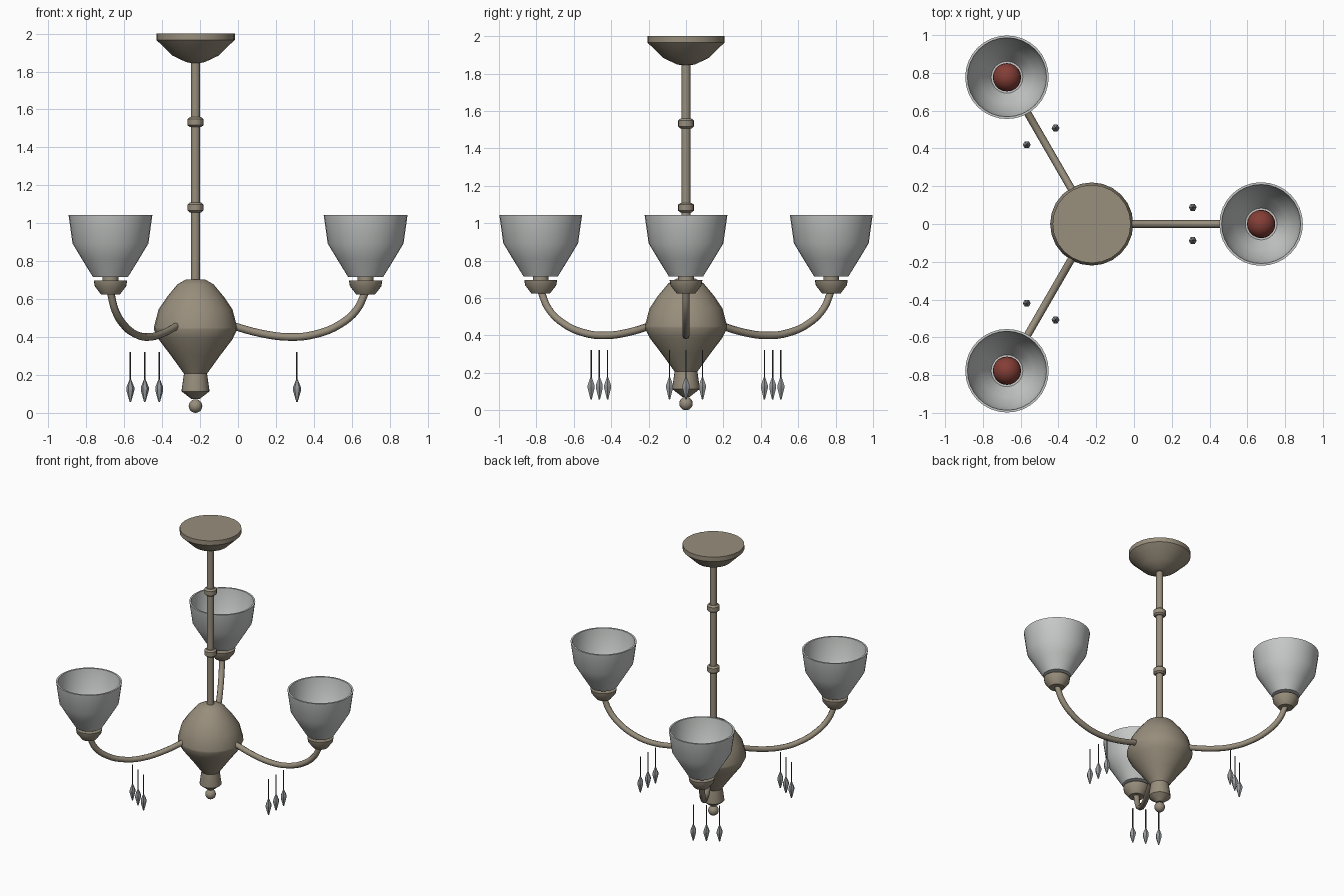
import bpy, bmesh, math
from mathutils import Vector, Matrix

if "Cube" in bpy.data.objects:
    bpy.data.objects.remove(bpy.data.objects["Cube"])

CX = -0.224          # x of the central stem
REACH = 0.897        # stem to lamp distance


def material(name, srgb):
    m = bpy.data.materials.new(name)
    lin = [((c / 255 + 0.055) / 1.055) ** 2.4 for c in srgb]
    m.diffuse_color = (*lin, 1)
    m.use_nodes = True
    m.node_tree.nodes["Principled BSDF"].inputs["Base Color"].default_value = m.diffuse_color
    return m


BRONZE = material("aged_bronze", (152, 142, 124))
GLASS = material("frosted_glass", (198, 201, 199))
RED = material("bulb_red", (132, 62, 54))
CRYSTAL = material("crystal_grey", (150, 153, 155))
WIRE = material("wire_dark", (70, 70, 70))


def lathe(name, profile, mat, x=CX, y=0, n=24, angle=32, closed=False):
    """Revolve (radius, z) points around a vertical axis."""
    bm = bmesh.new()
    rings = []
    for r, z in profile:
        if r == 0:
            rings.append([bm.verts.new((0, 0, z))] * n)
        else:
            rings.append([bm.verts.new((r * math.cos(2 * math.pi * i / n),
                                        r * math.sin(2 * math.pi * i / n), z)) for i in range(n)])
    for a, b in zip(rings, rings[1:]):
        for i in range(n):
            j = (i + 1) % n
            quad = list(dict.fromkeys((a[i], a[j], b[j], b[i])))
            bm.faces.new(quad)
    for ring in (rings[0], rings[-1]):          # flat end caps
        if len(set(ring)) == n:
            bm.faces.new(ring)
    bmesh.ops.recalc_face_normals(bm, faces=bm.faces)
    me = bpy.data.meshes.new(name)
    bm.to_mesh(me)
    bm.free()
    me.shade_smooth()
    me.set_sharp_from_angle(angle=math.radians(angle))
    me.materials.append(mat)
    ob = bpy.data.objects.new(name, me)
    ob.location = (x, y, 0)
    bpy.context.collection.objects.link(ob)
    return ob


def ball(name, r, z, mat, x=CX, y=0, n=16, steps=10):
    pts = [(r * math.sin(math.pi * k / steps), z - r * math.cos(math.pi * k / steps))
           for k in range(1, steps)]
    return lathe(name, [(0, z - r)] + pts + [(0, z + r)], mat, x, y, n)


# Ceiling canopy, stem and stem collars
lathe("ceiling_canopy", [(0.025, 1.845), (0.05, 1.85), (0.12, 1.883), (0.207, 1.967),
                         (0.207, 2.0)], BRONZE)
lathe("stem", [(0.024, 0.69), (0.024, 1.86)], BRONZE, n=12, angle=40)
for i, z in enumerate((1.083, 1.533)):
    lathe(f"stem_collar_{i}", [(0.03, z - 0.026), (0.042, z - 0.016), (0.042, z + 0.016),
                               (0.03, z + 0.026)], BRONZE, n=16)

# Central body and finial
lathe("body", [(0.02, 0.072), (0.073, 0.113), (0.073, 0.123), (0.061, 0.207), (0.128, 0.3),
               (0.195, 0.388), (0.22, 0.44), (0.22, 0.45), (0.195, 0.545), (0.15, 0.612),
               (0.095, 0.678), (0.05, 0.704)], BRONZE)
ball("finial_ball", 0.036, 0.036, BRONZE)

ARM = [(0.18, 0.464), (0.35, 0.418), (0.5, 0.4), (0.63, 0.414), (0.76, 0.466),
       (0.85, 0.544), (REACH, 0.64)]

for k in range(3):
    a = 2 * math.pi * k / 3
    out = Vector((math.cos(a), math.sin(a), 0))
    side = Vector((-math.sin(a), math.cos(a), 0))
    lx, ly = CX + REACH * out.x, REACH * out.y

    # Curved arm
    cu = bpy.data.curves.new(f"arm_{k}", 'CURVE')
    cu.dimensions = '3D'
    cu.bevel_depth = 0.02
    cu.bevel_resolution = 2
    cu.resolution_u = 4
    cu.use_fill_caps = True
    sp = cu.splines.new('BEZIER')
    sp.bezier_points.add(len(ARM) - 1)
    for p, (r, z) in zip(sp.bezier_points, ARM):
        p.co = (r, 0, z)
        p.handle_left_type = p.handle_right_type = 'AUTO'
    cu.materials.append(BRONZE)
    arm = bpy.data.objects.new(f"arm_{k}", cu)
    arm.matrix_world = Matrix.Translation((CX, 0, 0)) @ Matrix.Rotation(a, 4, 'Z')
    bpy.context.collection.objects.link(arm)

    # Lamp cup with neck, glass shade with wall thickness, bulb
    lathe(f"lamp_cup_{k}", [(0.05, 0.625), (0.083, 0.668), (0.088, 0.697), (0.042, 0.697),
                            (0.042, 0.725)], BRONZE, lx, ly)
    lathe(f"glass_shade_{k}", [(0, 0.716), (0.092, 0.716), (0.15, 0.81), (0.2, 0.893), (0.221, 1.043),
                               (0.209, 1.043), (0.188, 0.896), (0.139, 0.815), (0.084, 0.726),
                               (0, 0.726)], GLASS, lx, ly, n=32)
    ball(f"bulb_{k}", 0.075, 0.797, RED, lx, ly, n=20)

    # Three hanging crystal drops
    for i in (-1, 0, 1):
        p = Vector((CX, 0, 0)) + out * 0.535 + side * 0.088 * i
        lathe(f"drop_wire_{k}_{i + 1}", [(0.004, 0.16), (0.004, 0.322)], WIRE, p.x, p.y, n=6)
        lathe(f"crystal_drop_{k}_{i + 1}", [(0.004, 0.058), (0.021, 0.118), (0.021, 0.135),
                                            (0.005, 0.175)], CRYSTAL, p.x, p.y, n=6, angle=20)
